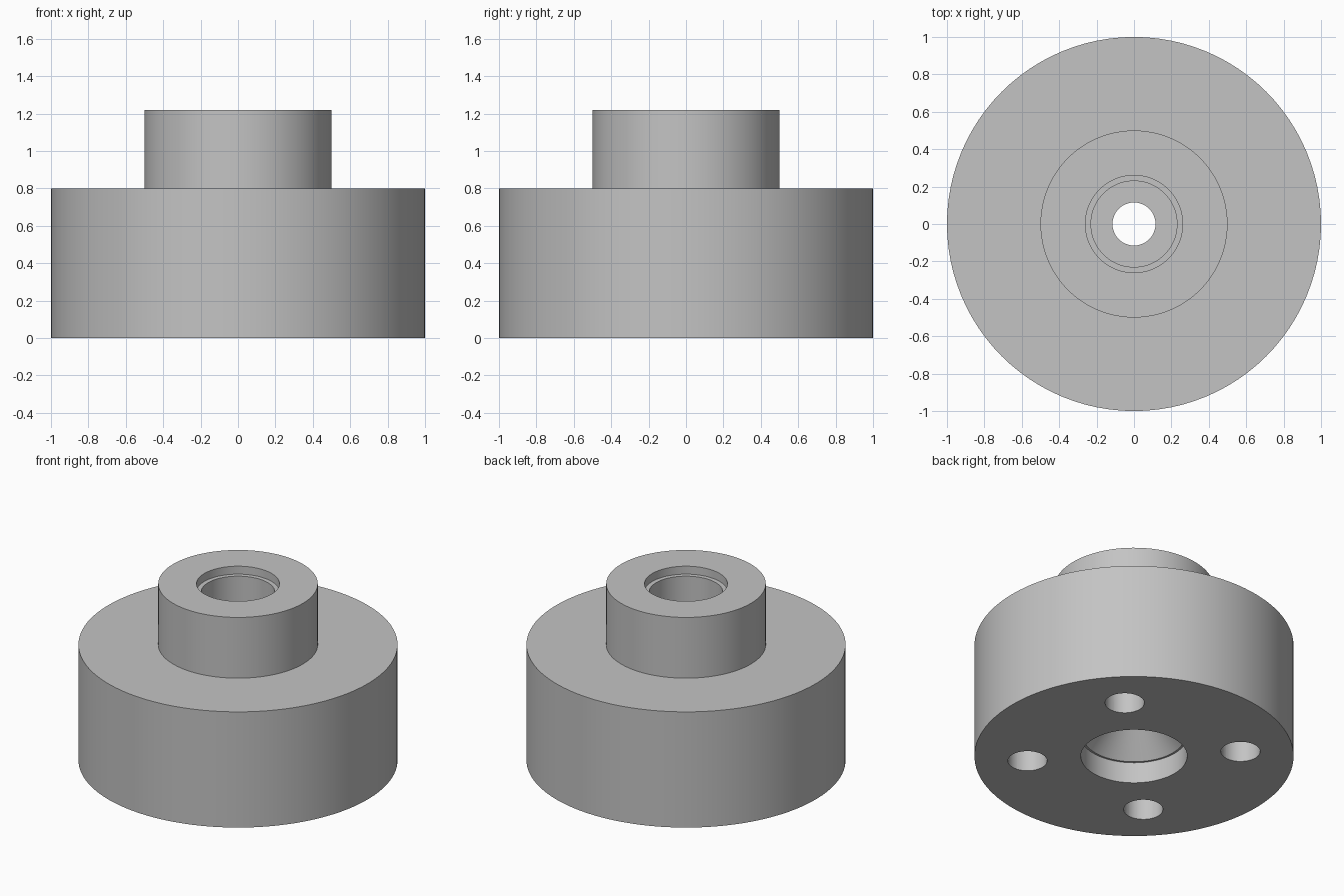
import bpy, bmesh, math

if "Cube" in bpy.data.objects:
    bpy.data.objects.remove(bpy.data.objects["Cube"])

SEG = 96

grey = bpy.data.materials.new("machined_grey")
grey.diffuse_color = (0.55, 0.55, 0.55, 1.0)
grey.use_nodes = True
grey.node_tree.nodes["Principled BSDF"].inputs["Base Color"].default_value = grey.diffuse_color


def lathe(name, profile):
    """Revolve a closed (radius, height) profile about z."""
    bm = bmesh.new()
    rings = []
    for r, z in profile:
        rings.append([bm.verts.new((r * math.cos(2 * math.pi * i / SEG),
                                    r * math.sin(2 * math.pi * i / SEG), z))
                      for i in range(SEG)])
    for a, b in zip(rings, rings[1:] + rings[:1]):
        for i in range(SEG):
            j = (i + 1) % SEG
            bm.faces.new((a[i], a[j], b[j], b[i]))
    bmesh.ops.recalc_face_normals(bm, faces=bm.faces)
    mesh = bpy.data.meshes.new(name)
    bm.to_mesh(mesh)
    bm.free()
    obj = bpy.data.objects.new(name, mesh)
    bpy.context.collection.objects.link(obj)
    mesh.materials.append(grey)
    return obj


# Flanged hub: drum, collar, stepped top bore, through hole, tapered bottom pocket
hub = lathe("hub_body", [
    (1.0, 0.0), (1.0, 0.80), (0.50, 0.80), (0.50, 1.22),   # outside
    (0.26, 1.22), (0.26, 1.165), (0.23, 1.165),            # top recess and ledge
    (0.23, 0.60), (0.115, 0.60),                           # top bore and floor
    (0.115, 0.37), (0.32, 0.145),                          # through hole and taper
    (0.333, 0.145), (0.333, 0.0),                          # bottom counterbore
])

# Four blind mounting holes in the underside, on the diagonals
HOLE_R, HOLE_PITCH, HOLE_DEPTH = 0.123, 0.67, 0.40
for k in range(4):
    ang = math.radians(45 + 90 * k)
    bpy.ops.mesh.primitive_cylinder_add(
        vertices=48, radius=HOLE_R, depth=2 * HOLE_DEPTH,
        location=(HOLE_PITCH * math.cos(ang), HOLE_PITCH * math.sin(ang), 0))
    cutter = bpy.context.object
    cutter.name = f"hole_cutter_{k + 1}"
    cutter.data.materials.append(grey)
    cutter.hide_render = True
    bpy.context.view_layer.objects.active = hub
    mod = hub.modifiers.new("mounting_hole", 'BOOLEAN')
    mod.operation, mod.solver, mod.object = 'DIFFERENCE', 'EXACT', cutter
    bpy.ops.object.modifier_apply(modifier=mod.name)
    bpy.data.objects.remove(cutter, do_unlink=True)

# Smooth round walls, crisp rims
bpy.ops.object.select_all(action='DESELECT')
hub.select_set(True)
bpy.context.view_layer.objects.active = hub
bpy.ops.object.shade_smooth_by_angle(angle=math.radians(30))
